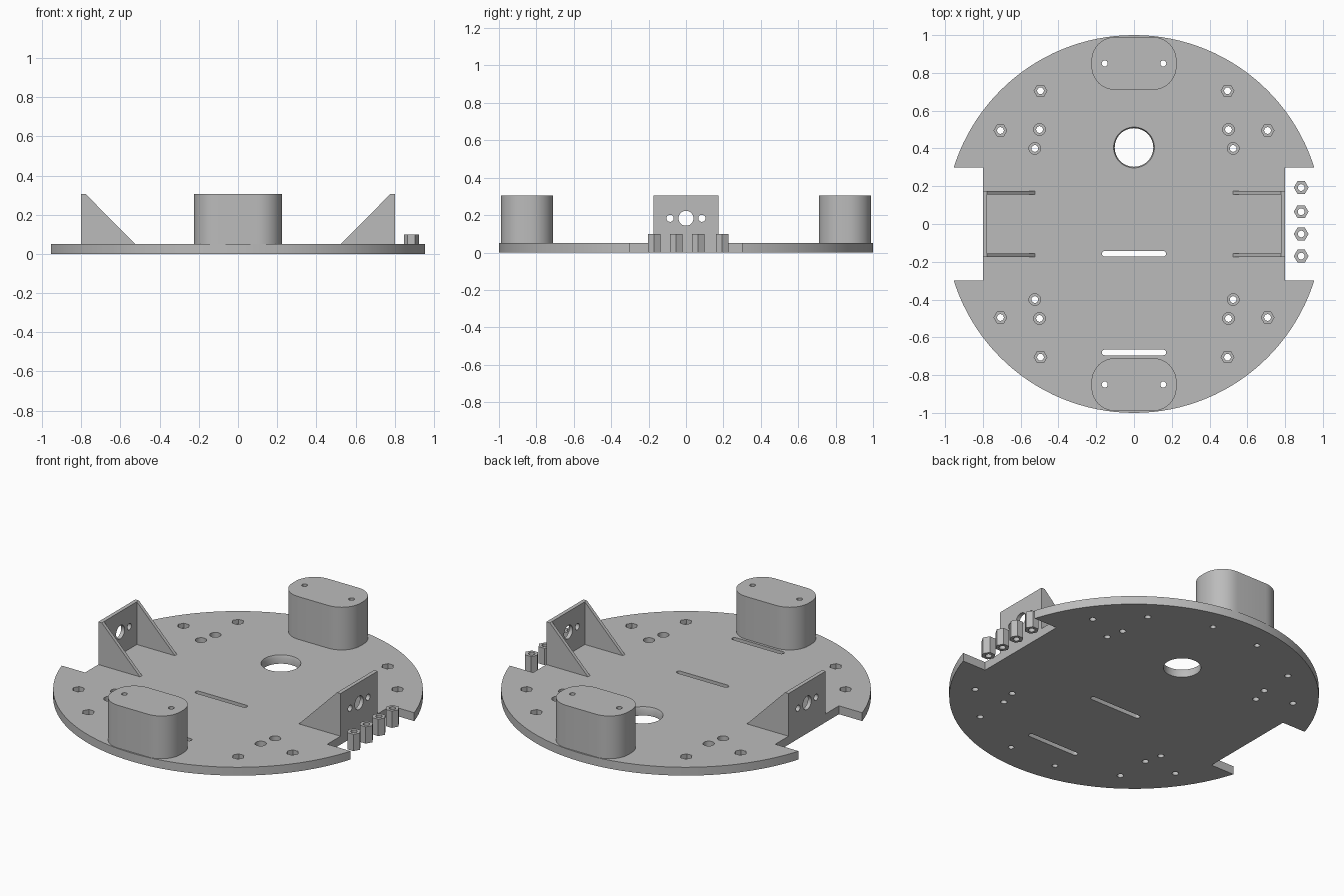
import bpy, bmesh, math
from mathutils import Matrix

if "Cube" in bpy.data.objects:
    bpy.data.objects.remove(bpy.data.objects["Cube"])

grey = bpy.data.materials.new("plain_grey")
grey.diffuse_color = (0.5, 0.5, 0.5, 1)
grey.use_nodes = True
grey.node_tree.nodes["Principled BSDF"].inputs["Base Color"].default_value = grey.diffuse_color
T = 0.05      # plate thickness
TOP = 0.305   # top of bosses and brackets


def prism(name, pts, z0, z1, mat=Matrix(), scale_top=1.0):
    """Extrude a 2D outline from z0 to z1, then place it with a matrix."""
    bm = bmesh.new()
    low = [bm.verts.new((x, y, z0)) for x, y in pts]
    high = [bm.verts.new((x * scale_top, y * scale_top, z1)) for x, y in pts]
    n = len(pts)
    bm.faces.new(low[::-1])
    bm.faces.new(high)
    for i in range(n):
        j = (i + 1) % n
        bm.faces.new((low[i], low[j], high[j], high[i]))
    bm.transform(mat)
    bmesh.ops.recalc_face_normals(bm, faces=bm.faces)
    me = bpy.data.meshes.new(name)
    bm.to_mesh(me)
    bm.free()
    me.materials.append(grey)
    ob = bpy.data.objects.new(name, me)
    bpy.context.collection.objects.link(ob)
    return ob


def ring(r, n, turn=0.0):
    return [(r * math.cos(turn + 2 * math.pi * i / n),
             r * math.sin(turn + 2 * math.pi * i / n)) for i in range(n)]


def rounded(hx, hy, r, n=10):
    """Rounded rectangle outline with half sizes hx, hy."""
    pts = []
    for k, (sx, sy) in enumerate(((1, 1), (-1, 1), (-1, -1), (1, -1))):
        for i in range(n + 1):
            a = (k + i / n) * math.pi / 2
            pts.append((sx * (hx - r) + r * math.cos(a), sy * (hy - r) + r * math.sin(a)))
    return pts


def at(x, y, z=0):
    return Matrix.Translation((x, y, z))


def cut(ob, cutter):
    cutter.hide_render = True
    m = ob.modifiers.new("cut", 'BOOLEAN')
    m.operation = 'DIFFERENCE'
    m.solver = 'EXACT'
    m.object = cutter
    bpy.context.view_layer.objects.active = ob
    bpy.ops.object.modifier_apply(modifier=m.name)
    bpy.data.objects.remove(cutter)


def smooth(ob):
    bpy.ops.object.select_all(action='DESELECT')
    ob.select_set(True)
    bpy.context.view_layer.objects.active = ob
    bpy.ops.object.shade_smooth_by_angle(angle=math.radians(30))


# Round base plate with wheel notches
plate = prism("base_plate", ring(1, 128), 0, T)
for s in (-1, 1):
    notch = [(0.8, -0.3), (1.2, -0.3), (1.2, 0.3), (0.8, 0.3)]
    cut(plate, prism("notch", notch, -0.1, 0.2, Matrix.Scale(s, 4, (1, 0, 0))))

# Cable hole with a flared upper rim, and two long slots
cut(plate, prism("cable_hole", ring(0.102, 48), -0.1, 0.2, at(0, 0.405)))
cut(plate, prism("rim", ring(0.102, 48), 0.035, 0.065, at(0, 0.405), 1.12))
for y in (-0.157, -0.68):
    cut(plate, prism("slot", rounded(0.17, 0.015, 0.0149, 4), -0.1, 0.2, at(0, y)))

# Screw holes with hexagonal or round recesses
for x, y, sides in ((0.495, 0.705, 6), (0.707, 0.495, 6), (0.5, 0.5, 20), (0.525, 0.4, 20)):
    for sx in (-1, 1):
        for sy in (-1, 1):
            p = at(sx * x, sy * y)
            cut(plate, prism("recess", ring(0.034 if sides == 6 else 0.031, sides), 0.022, 0.1, p))
            cut(plate, prism("screw_hole", ring(0.018, 16), -0.1, 0.2, p))

# Caster bosses with two through holes each
for s, side in ((-1, "front"), (1, "back")):
    boss = prism(side + "_caster_boss", rounded(0.225, 0.14, 0.125), T, TOP, at(0, s * 0.85))
    for x in (-0.155, 0.155):
        for ob in (boss, plate):
            cut(ob, prism("boss_hole", ring(0.016, 16), -0.1, 0.5, at(x, s * 0.85)))
    smooth(boss)
smooth(plate)

# Motor brackets: drilled wall with two triangular gussets
to_x = Matrix.Rotation(math.pi / 2, 4, 'Y')
to_y = Matrix.Rotation(math.pi / 2, 4, 'X')
for s, side in ((-1, "left"), (1, "right")):
    flip = Matrix.Scale(s, 4, (1, 0, 0))
    wall = prism(side + "_motor_bracket",
                 [(0.777, -0.175), (0.8, -0.175), (0.8, 0.175), (0.777, 0.175)], T, TOP, flip)
    for y, r in ((0, 0.04), (-0.085, 0.019), (0.085, 0.019)):
        cut(wall, prism("shaft_hole", ring(r, 24), -0.2, 0.2, at(s * 0.8, y, 0.183) @ to_x))
    smooth(wall)
    for y in (-0.165, 0.165):
        prism(side + "_bracket_gusset", [(0.525, T), (0.777, T), (0.777, TOP)],
              -0.01, 0.01, flip @ at(0, y) @ to_y)

# Loose hexagonal spacers in the right notch
for y in (-0.17, -0.053, 0.065, 0.193):
    spacer = prism("hex_spacer", ring(0.039, 6), 0, 0.1, at(0.885, y))
    cut(spacer, prism("bore", ring(0.018, 16), -0.1, 0.2, at(0.885, y)))
    smooth(spacer)
